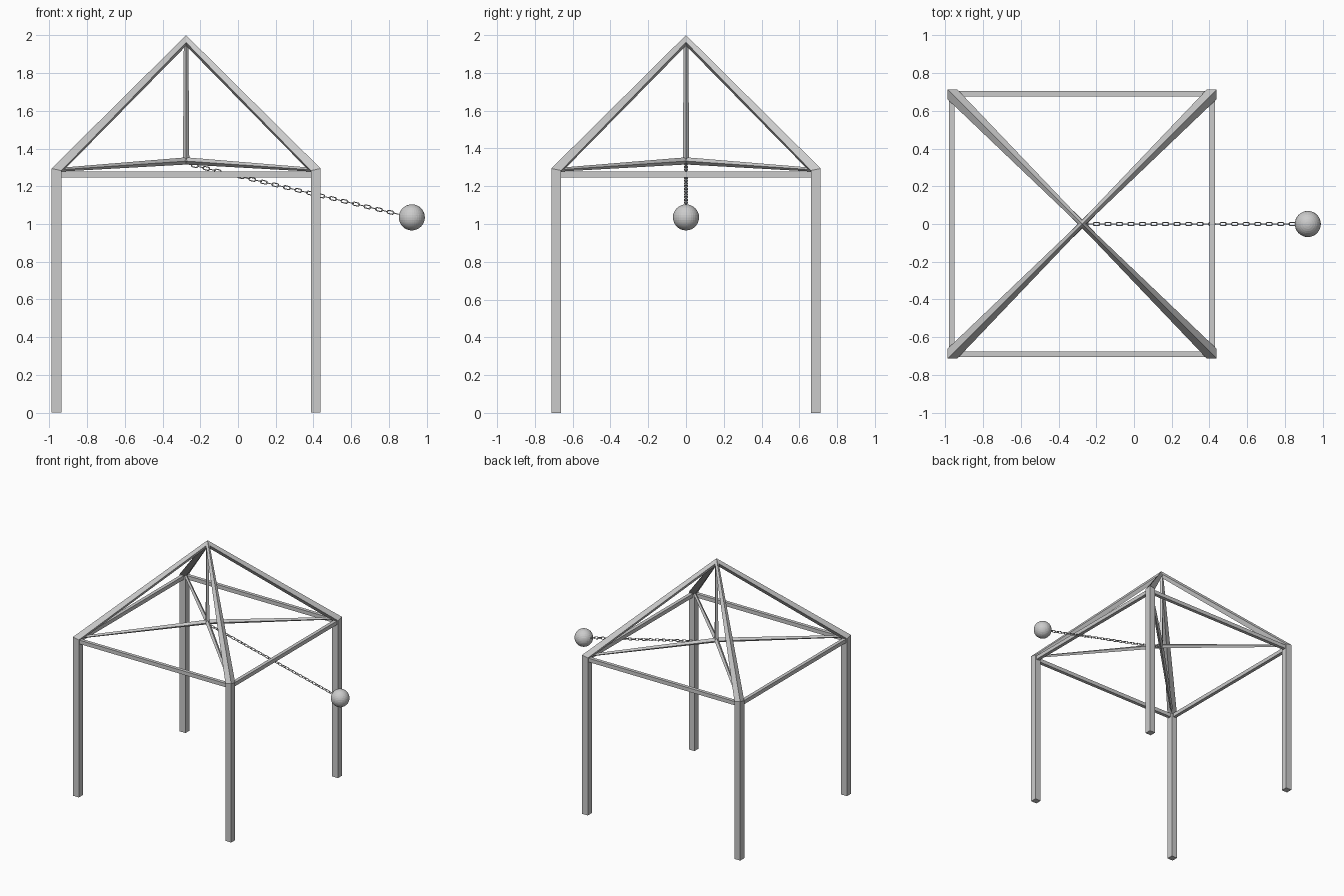
import bpy, bmesh, math
from mathutils import Vector, Matrix

if "Cube" in bpy.data.objects:
    bpy.data.objects.remove(bpy.data.objects["Cube"])

CX = -0.275          # frame centre in x
R, H = 0.687, 0.026  # post centre offset, post half width

steel = bpy.data.materials.new("grey_metal")
steel.diffuse_color = (0.6, 0.6, 0.6, 1)
steel.use_nodes = True
steel.node_tree.nodes["Principled BSDF"].inputs["Base Color"].default_value = steel.diffuse_color


def finish(name, bm):
    bmesh.ops.recalc_face_normals(bm, faces=bm.faces)
    me = bpy.data.meshes.new(name)
    bm.to_mesh(me)
    bm.free()
    me.materials.append(steel)
    ob = bpy.data.objects.new(name, me)
    bpy.context.collection.objects.link(ob)
    return ob


def loft(name, a, b):
    """Closed four-sided bar between two rings of points."""
    bm = bmesh.new()
    va = [bm.verts.new(p) for p in a]
    vb = [bm.verts.new(p) for p in b]
    bm.faces.new(va[::-1])
    bm.faces.new(vb)
    for i in range(4):
        j = (i + 1) % 4
        bm.faces.new((va[i], va[j], vb[j], vb[i]))
    return finish(name, bm)


def diamond(c, side, w, h):
    """Upright diamond ring: top, side, bottom, side."""
    up = Vector((0, 0, h))
    return [c + up, c + side * w, c - up, c - side * w]


def box(name, lo, hi):
    ring = lambda z: [(lo[0], lo[1], z), (hi[0], lo[1], z), (hi[0], hi[1], z), (lo[0], hi[1], z)]
    return loft(name, ring(lo[2]), ring(hi[2]))


# corner posts, roof rafters and lower struts
corners = [("front_left", -1, -1), ("front_right", 1, -1), ("back_right", 1, 1), ("back_left", -1, 1)]
for label, sx, sy in corners:
    side = Vector((-sy, sx, 0)).normalized()

    def corner(i, j, z):
        return Vector((CX + sx * (R + i * H), sy * (R + j * H), z))

    # ring order: outer, side, inner, side; the top is mitred to the rafter
    order = [(1, 1), (-1, 1), (-1, -1), (1, -1)]
    foot = [corner(i, j, 0) for i, j in order]
    top = [corner(i, j, 1.283 + 0.0055 * (i + j)) for i, j in order]
    loft(label + "_post", foot, top)
    flip = 1 if (top[1] - top[3]).dot(side) > 0 else -1
    loft(label + "_rafter", top, diamond(Vector((CX, 0, 1.972)), side * flip, 0.014, 0.028))
    loft(label + "_strut",
         diamond(Vector((CX + sx * 0.68, sy * 0.68, 1.287)), side, 0.011, 0.010),
         diamond(Vector((CX, 0, 1.334)), side, 0.017, 0.019))

# centre post under the roof peak
ring = lambda r, z: [(CX + r, 0, z), (CX, r, z), (CX - r, 0, z), (CX, -r, z)]
loft("centre_post", ring(0.017, 1.325), ring(0.012, 1.975))

# thin side rails between the posts
B, T, Z0, Z1 = 0.69, 0.014, 1.247, 1.278
for s, fb, lr in ((-1, "front", "left"), (1, "back", "right")):
    box(fb + "_rail", (CX - R, s * B - T, Z0), (CX + R, s * B + T, Z1))
    box(lr + "_rail", (CX + s * B - T, -R, Z0), (CX + s * B + T, R, Z1))

# ball at the end of the chain
ball_c = Vector((0.921, 0, 1.035))
bm = bmesh.new()
bmesh.ops.create_uvsphere(bm, u_segments=32, v_segments=16, radius=0.069,
                          matrix=Matrix.Translation(ball_c))
finish("ball", bm)

# one chain link: a ring stretched along x
bpy.ops.mesh.primitive_torus_add(major_radius=0.0085, minor_radius=0.0028,
                                 major_segments=14, minor_segments=6)
link = bpy.context.object
for v in link.data.vertices:
    v.co.x += math.copysign(0.0095, v.co.x) if abs(v.co.x) > 1e-5 else 0

# chain: links repeated with alternate quarter turns
start = Vector((CX, 0, 1.32))
line = ball_c - start
n = 37
span = line.length - 0.069
tilt = Matrix.Rotation(math.atan2(-line.z, line.x), 4, 'Y')
bm = bmesh.new()
for k in range(n):
    pos = start + line.normalized() * span * (k + 0.5) / n
    m = Matrix.Translation(pos) @ tilt @ Matrix.Rotation(math.pi / 2 * (k % 2), 4, 'X')
    first = len(bm.verts)
    bm.from_mesh(link.data)
    bm.verts.ensure_lookup_table()
    bmesh.ops.transform(bm, matrix=m, verts=bm.verts[first:])
finish("chain", bm)
bpy.data.objects.remove(link)
